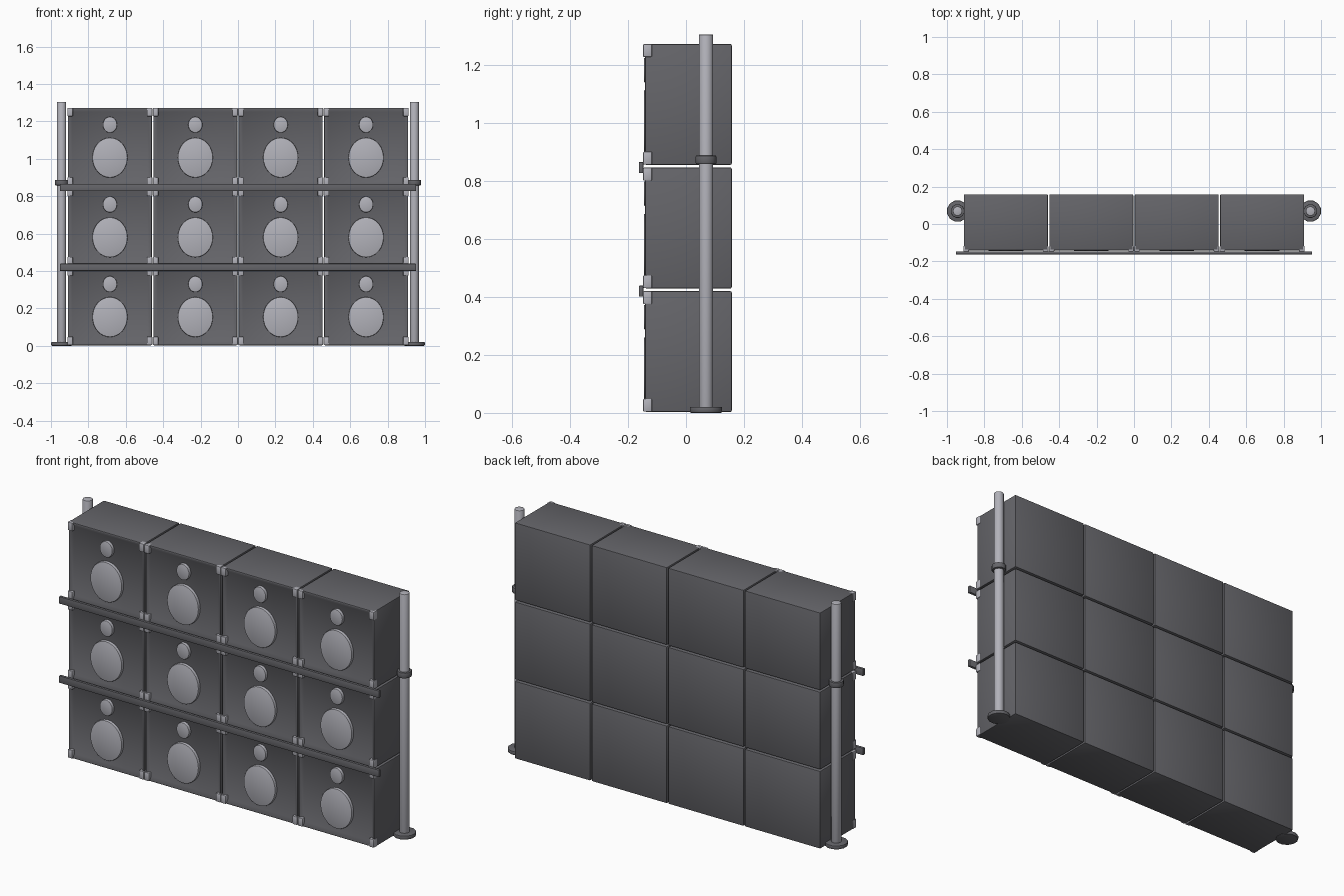
import bpy, bmesh, math
from mathutils import Matrix

if "Cube" in bpy.data.objects:
    bpy.data.objects.remove(bpy.data.objects["Cube"])


def material(name, v):
    m = bpy.data.materials.new(name)
    m.diffuse_color = (v, v, v * 1.1, 1)
    m.use_nodes = True
    m.node_tree.nodes["Principled BSDF"].inputs["Base Color"].default_value = m.diffuse_color
    return m


DARK = material("dark_grey", 0.13)
LIGHT = material("light_grey", 0.45)


def finish(name, bm, mat, angle=30):
    me = bpy.data.meshes.new(name)
    bmesh.ops.recalc_face_normals(bm, faces=bm.faces)
    bm.to_mesh(me)
    bm.free()
    ob = bpy.data.objects.new(name, me)
    bpy.context.collection.objects.link(ob)
    me.materials.append(mat)
    bpy.ops.object.select_all(action='DESELECT')
    ob.select_set(True)
    bpy.context.view_layer.objects.active = ob
    bpy.ops.object.shade_smooth_by_angle(angle=math.radians(angle))
    return ob


def box_bm(lo, hi):
    bm = bmesh.new()
    c = [(a + b) / 2 for a, b in zip(lo, hi)]
    s = [b - a for a, b in zip(lo, hi)]
    bmesh.ops.create_cube(bm, size=1, matrix=Matrix.Translation(c) @ Matrix.Diagonal((*s, 1)))
    return bm


def box(name, lo, hi, bevel, mat):
    bm = box_bm(lo, hi)
    bmesh.ops.bevel(bm, geom=bm.edges[:], offset=bevel, segments=2, profile=0.5, affect='EDGES')
    return finish(name, bm, mat)


def cylinder(name, r, z0, z1, x, y, n, mat, bevel=0.0):
    bm = bmesh.new()
    bmesh.ops.create_cone(bm, cap_ends=True, segments=n, radius1=r, radius2=r, depth=z1 - z0,
                          matrix=Matrix.Translation((x, y, (z0 + z1) / 2)) @ Matrix.Rotation(math.pi / n, 4, 'Z'))
    if bevel:
        rims = [e for e in bm.edges if abs(e.verts[0].co.z - e.verts[1].co.z) < 1e-5]
        bmesh.ops.bevel(bm, geom=rims, offset=bevel, segments=2, profile=0.5, affect='EDGES')
    return finish(name, bm, mat)


# Cabinet with a thin rim and a shallow dished front
def cabinet(x, z):
    bm = box_bm((x - 0.2245, -0.141, z + 0.003), (x + 0.2245, 0.158, z + 0.420))
    bmesh.ops.bevel(bm, geom=bm.edges[:], offset=0.005, segments=2, profile=0.5, affect='EDGES')
    front = min(bm.faces, key=lambda f: f.calc_center_median().y)
    bmesh.ops.inset_region(bm, faces=[front], thickness=0.003)
    bmesh.ops.inset_region(bm, faces=[front], thickness=0.022, depth=-0.012)
    finish("speaker_cabinet", bm, DARK, 40)


# Slightly oval driver disc with a softened front edge
def driver(name, x, z, rx, rz):
    bm = bmesh.new()
    mat = (Matrix.Translation((x, -0.1335, z)) @ Matrix.Diagonal((rx, 1, rz, 1))
           @ Matrix.Rotation(math.pi / 2, 4, 'X'))
    bmesh.ops.create_cone(bm, cap_ends=True, segments=32, radius1=1, radius2=1, depth=0.023, matrix=mat)
    front = min(bm.faces, key=lambda f: f.calc_center_median().y)
    bmesh.ops.bevel(bm, geom=front.edges[:], offset=0.004, segments=2, profile=0.5, affect='EDGES')
    finish(name, bm, LIGHT)


# Wall of four by three cabinets
PITCH_X, PITCH_Z = 0.4565, 0.4262
for row in range(3):
    z = row * PITCH_Z
    for col in range(4):
        x = (col - 1.5) * PITCH_X
        cabinet(x, z)
        driver("woofer", x, z + 0.154, 0.094, 0.107)
        driver("tweeter", x, z + 0.330, 0.038, 0.043)
        # Metal corner protectors
        for sx in (-1, 1):
            cx = x + sx * 0.2125
            for cz in (z + 0.0265, z + 0.3975):
                box("corner_protector", (cx - 0.0145, -0.148, cz - 0.0225),
                    (cx + 0.0145, -0.117, cz + 0.0225), 0.004, LIGHT)

# Horizontal rails across the seams
for z in (0.420, 0.846):
    box("front_rail", (-0.952, -0.162, z - 0.019), (0.952, -0.147, z + 0.019), 0.002, DARK)

# Side poles with feet and clamps
for sx in (-1, 1):
    x, y = sx * 0.943, 0.069
    cylinder("side_pole", 0.025, 0.003, 1.305, x, y, 16, LIGHT, 0.003)
    cylinder("pole_foot", 0.058, 0.0, 0.021, x, y, 12, DARK, 0.005)
    cylinder("pole_clamp", 0.037, 0.858, 0.888, x, y, 12, DARK, 0.004)
